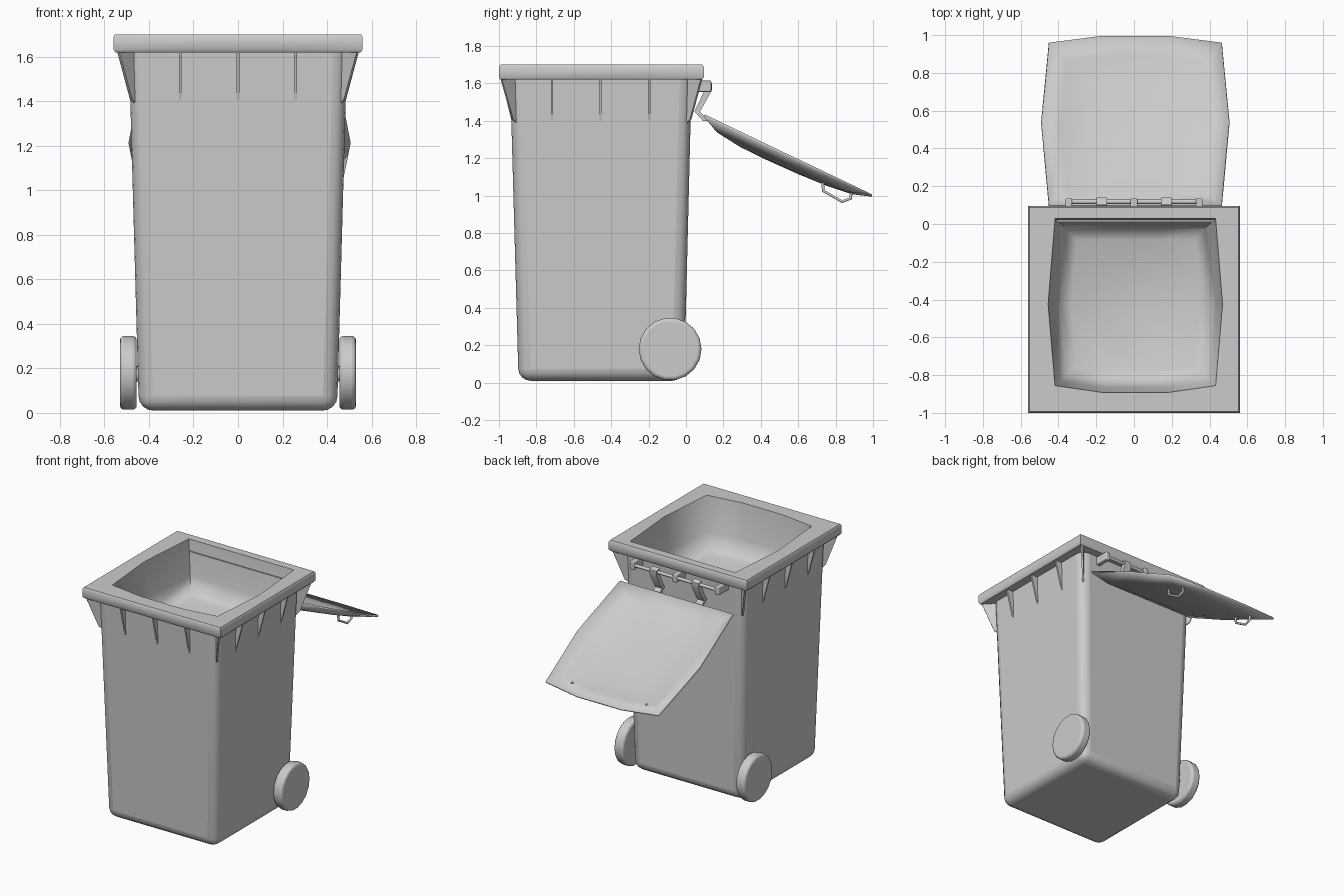
import bpy, bmesh, math
from mathutils import Vector

cube = bpy.data.objects.get("Cube")
if cube:
    bpy.data.objects.remove(cube)

grey = bpy.data.materials.new("grey plastic")
grey.use_nodes = True
grey.diffuse_color = (0.6, 0.6, 0.6, 1)
grey.node_tree.nodes["Principled BSDF"].inputs["Base Color"].default_value = (0.6, 0.6, 0.6, 1)


def finish(name, bm, angle=35, bevel=0, segments=3):
    bmesh.ops.recalc_face_normals(bm, faces=bm.faces)
    mesh = bpy.data.meshes.new(name)
    bm.to_mesh(mesh)
    bm.free()
    obj = bpy.data.objects.new(name, mesh)
    bpy.context.collection.objects.link(obj)
    mesh.materials.append(grey)
    if bevel:
        mod = obj.modifiers.new("Bevel", 'BEVEL')
        mod.width, mod.segments = bevel, segments
        mod.limit_method, mod.angle_limit = 'ANGLE', math.radians(40)
    bpy.ops.object.select_all(action='DESELECT')
    obj.select_set(True)
    bpy.context.view_layer.objects.active = obj
    bpy.ops.object.shade_smooth_by_angle(angle=math.radians(angle))
    return obj


def loft(bm, rings, cap_start=False, cap_end=False):
    loops = [[bm.verts.new(p) for p in ring] for ring in rings]
    n = len(loops[0])
    for a, b in zip(loops, loops[1:]):
        for i in range(n):
            j = (i + 1) % n
            bm.faces.new((a[i], a[j], b[j], b[i]))
    if cap_start:
        bm.faces.new(loops[0])
    if cap_end:
        bm.faces.new(loops[-1])


def box(name, lo, hi, bevel=0):
    bm = bmesh.new()
    rings = [[(lo[0], lo[1], z), (hi[0], lo[1], z), (hi[0], hi[1], z), (lo[0], hi[1], z)]
             for z in (lo[2], hi[2])]
    loft(bm, rings, True, True)
    return finish(name, bm, bevel=bevel)


def x_cylinder(name, x0, x1, y, z, r, sides=16, bevel=0):
    bm = bmesh.new()
    turn = [2 * math.pi * i / sides for i in range(sides)]
    loft(bm, [[(x, y + r * math.cos(t), z + r * math.sin(t)) for t in turn] for x in (x0, x1)],
         True, True)
    return finish(name, bm, 40, bevel)


def plate(name, points, thickness):
    """Thin slab through four or more coplanar points, thickened both ways."""
    pts = [Vector(p) for p in points]
    side = (pts[1] - pts[0]).cross(pts[2] - pts[0]).normalized() * thickness / 2
    bm = bmesh.new()
    loft(bm, [[p - side for p in pts], [p + side for p in pts]], True, True)
    return finish(name, bm)


def wire(name, points, r):
    curve = bpy.data.curves.new(name, 'CURVE')
    curve.dimensions = '3D'
    curve.bevel_depth, curve.bevel_resolution = r, 1
    spline = curve.splines.new('POLY')
    spline.points.add(len(points) - 1)
    for sp, p in zip(spline.points, points):
        sp.co = (*p, 1)
    curve.materials.append(grey)
    obj = bpy.data.objects.new(name, curve)
    bpy.context.collection.objects.link(obj)


# Tapered body with rounded corners
def body_rect(z):
    t = z / 1.62
    x, front, back = 0.445 + 0.045 * t, -0.895 - 0.045 * t, -0.01 + 0.04 * t
    return [(-x, front, z), (x, front, z), (x, back, z), (-x, back, z)]


bm = bmesh.new()
loft(bm, [body_rect(0.01), body_rect(1.63)], True)
finish("body", bm, 40, 0.065, 4)

# Barrel-shaped outline shared by the opening and the lid, in units of half size
outline = [(-0.92, -0.92), (-0.36, -1), (0.36, -1), (0.92, -0.92), (1, 0),
           (0.92, 0.97), (0.36, 0.97), (-0.36, 0.97), (-0.92, 0.97), (-1, 0)]


def barrel(sx, sy, z):
    return [(0.007 + x * sx, -0.425 + y * sy, z) for x, y in outline]


def frame(sx, y0, y1, z):
    return [(x / 0.92 * sx if abs(x) < 0.9 else math.copysign(sx, x),
             y0 if y < -0.5 else y1 if y > 0.5 else (y0 + y1) / 2, z) for x, y in outline]


# Rim with the inner basin
bm = bmesh.new()
loft(bm, [frame(0.46, -0.92, 0.01, 1.62), frame(0.55, -0.99, 0.085, 1.62),
          frame(0.56, -1, 0.095, 1.632), frame(0.56, -1, 0.095, 1.688),
          frame(0.553, -0.993, 0.088, 1.7), barrel(0.462, 0.468, 1.7)])
finish("rim", bm, 50)
bm = bmesh.new()
loft(bm, [barrel(0.462, 0.468, 1.7), barrel(0.43, 0.44, 1.45),
          barrel(0.40, 0.41, 1.36), barrel(0.34, 0.35, 1.33)], False, True)
finish("inner_basin", bm, 80)

# Triangular ribs under the rim
for i, s in enumerate((-0.26, 0, 0.26)):
    plate(f"front_rib_{i}", [(s, -0.92, 1.35), (s, -0.99, 1.63), (s, -0.92, 1.63)], 0.012)
    for side in (-1, 1):
        y = -0.457 + s
        plate(f"side_rib_{i}_{side}", [(side * 0.47, y, 1.35), (side * 0.545, y, 1.63),
                                       (side * 0.47, y, 1.63)], 0.012)
for side in (-1, 1):
    for name, y, out in (("front", -0.9, -0.99), ("back", 0, 0.085)):
        plate(f"{name}_corner_rib_{side}", [(side * 0.455, y, 1.38), (side * 0.48, y + (out - y) * 0.3, 1.41),
                                            (side * 0.54, out, 1.63), (side * 0.455, y, 1.63)], 0.012)

# Wheels and axle
x_cylinder("axle", -0.48, 0.48, -0.085, 0.175, 0.035)
for side in (-1, 1):
    x_cylinder(f"wheel_{side}", side * 0.455, side * 0.53, -0.085, 0.18, 0.168, 18, 0.018)

# Hinge rod, its brackets and the lid arms
x_cylinder("hinge_rod", -0.36, 0.36, 0.118, 1.585, 0.012, 10)
for x in (-0.345, 0, 0.345):
    box(f"hinge_bracket_{x}", (x - 0.018, 0.02, 1.555), (x + 0.018, 0.135, 1.615), 0.006)
for x in (-0.17, 0.17):
    plate(f"lid_arm_{x}", [(x, 0.1, 1.61), (x, 0.14, 1.6), (x, 0.14, 1.565), (x, 0.075, 1.45),
                           (x, 0.12, 1.40), (x, 0.09, 1.40), (x, 0.045, 1.45), (x, 0.1, 1.565)], 0.055)

# Open lid: shallow dome hanging behind the body
start, along = Vector((0.007, 0.085, 1.435)), Vector((0, 0.91, -0.435))
down = Vector((0, -0.43, -0.9))


def lid_ring(scale, depth):
    ring = []
    for x, y in outline:
        u = 0.5 - 0.5 * y * scale
        ring.append(start + Vector((x * scale * 0.497, 0, 0)) + along * u
                    + down * depth * (1.2 - 0.4 * u))
    return ring


bm = bmesh.new()
loft(bm, [lid_ring(1, 0), lid_ring(0.8, 0.04), lid_ring(0.5, 0.058), lid_ring(0.2, 0.063)],
     False, True)
lid = finish("lid", bm, 60)
solid = lid.modifiers.new("Thickness", 'SOLIDIFY')
solid.thickness, solid.offset = 0.012, 0

# Wire grips on the lid
for x in (-0.3, 0.3):
    wire(f"lid_grip_{x}", [(x, 0.73, 1.07), (x, 0.735, 1.025), (x, 0.835, 0.968),
                           (x, 0.88, 0.985), (x, 0.885, 1.03)], 0.009)
